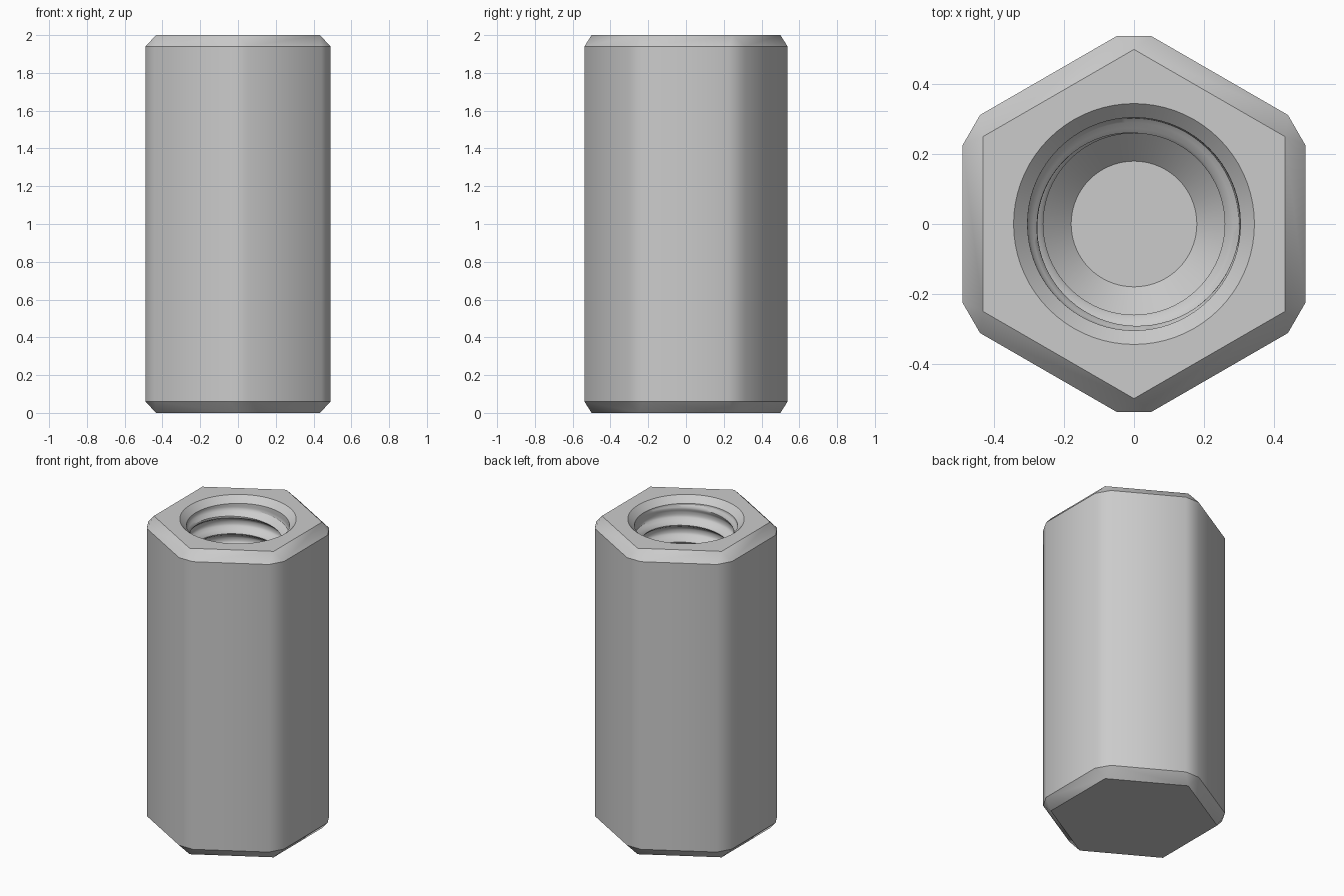
import bpy, bmesh, math

if "Cube" in bpy.data.objects:
    bpy.data.objects.remove(bpy.data.objects["Cube"])

grey = bpy.data.materials.new("plain grey")
grey.diffuse_color = (0.6, 0.6, 0.6, 1)
grey.use_nodes = True
grey.node_tree.nodes["Principled BSDF"].inputs["Base Color"].default_value = grey.diffuse_color

bm = bmesh.new()


def hex_ring(z):
    """Six-sided end outline."""
    return [bm.verts.new((0.5 * math.sin(i * math.pi / 3), 0.5 * math.cos(i * math.pi / 3), z))
            for i in range(6)]


def cut_hex_ring(z):
    """Hexagon outline with flattened corners, two points per corner."""
    r, half = math.hypot(0.05, 0.538), math.atan2(0.05, 0.538)
    return [bm.verts.new((r * math.sin(i * math.pi / 3 + s * half),
                          r * math.cos(i * math.pi / 3 + s * half), z))
            for i in range(6) for s in (-1, 1)]


# Outer body: chamfered ends and twelve sides
bottom, low, high, top = hex_ring(0), cut_hex_ring(0.06), cut_hex_ring(1.94), hex_ring(2)
bm.faces.new(bottom)
for i in range(12):
    j = (i + 1) % 12
    bm.faces.new((low[i], low[j], high[j], high[i]))
for end, side in ((bottom, low), (top, high)):
    for i in range(6):
        j = (i + 1) % 6
        bm.faces.new((end[i], side[2 * i], side[2 * i + 1]))
        bm.faces.new((end[i], side[2 * i + 1], side[2 * j], end[j]))

# Threaded blind hole: each column of points steps down along a helix
N, STEPS, PITCH = 72, 10, 0.11
Z_TOP, Z_END = 1.95, 1.06
MAJOR, MINOR = 0.305, 0.26


def thread_point(col, k):
    z = Z_TOP + PITCH * (1 - k / STEPS - col / N)
    z_in = min(Z_TOP, max(Z_END, z))
    phase = (k % STEPS) / STEPS
    groove = min(1, max(0, 1.6 - 3.6 * abs(phase - 0.5)))
    r = MINOR + (MAJOR - MINOR) * groove
    lead_in = max(0, 1 - (Z_TOP - z_in) / 0.07)
    run_out = max(0, 1 - (z_in - Z_END) / 0.07)
    r = r + (MAJOR - r) * lead_in
    return r + (MINOR - r) * run_out, z_in


rows = int((Z_TOP - Z_END) / PITCH * STEPS) + STEPS + 2
columns = []
for c in range(N + 1):
    a = -math.pi / 4 - 2 * math.pi * c / N
    profile = [(0.345, 2), (MAJOR, 1.96)]
    profile += [thread_point(c, k) for k in range(rows)]
    profile += [(MINOR, Z_END - 0.01), (0.18, 0.97)]
    columns.append([bm.verts.new((r * math.cos(a), r * math.sin(a), z)) for r, z in profile])
for left, right in zip(columns, columns[1:]):
    for k in range(len(left) - 1):
        bm.faces.new((left[k], right[k], right[k + 1], left[k + 1]))
bm.faces.new([col[-1] for col in columns[:-1]])
rim = [col[0] for col in columns[:-1]]

# Flat top face between hexagon and hole rim, twelve rim steps per side
for s in range(6):
    a, b = top[s], top[(s + 1) % 6]
    start = (-27 + 12 * s) % N
    for i in range(12):
        corner = a if i < 6 else b
        bm.faces.new((corner, rim[(start + i) % N], rim[(start + i + 1) % N]))
    bm.faces.new((a, rim[(start + 6) % N], b))

bmesh.ops.remove_doubles(bm, verts=bm.verts[:], dist=0.0004)
bmesh.ops.dissolve_degenerate(bm, edges=bm.edges[:], dist=0.0001)
bmesh.ops.recalc_face_normals(bm, faces=bm.faces[:])

mesh = bpy.data.meshes.new("threaded_hex_post")
bm.to_mesh(mesh)
bm.free()
mesh.materials.append(grey)
post = bpy.data.objects.new("threaded_hex_post", mesh)
bpy.context.collection.objects.link(post)
bpy.context.view_layer.objects.active = post
post.select_set(True)
bpy.ops.object.shade_smooth_by_angle(angle=math.radians(32))
